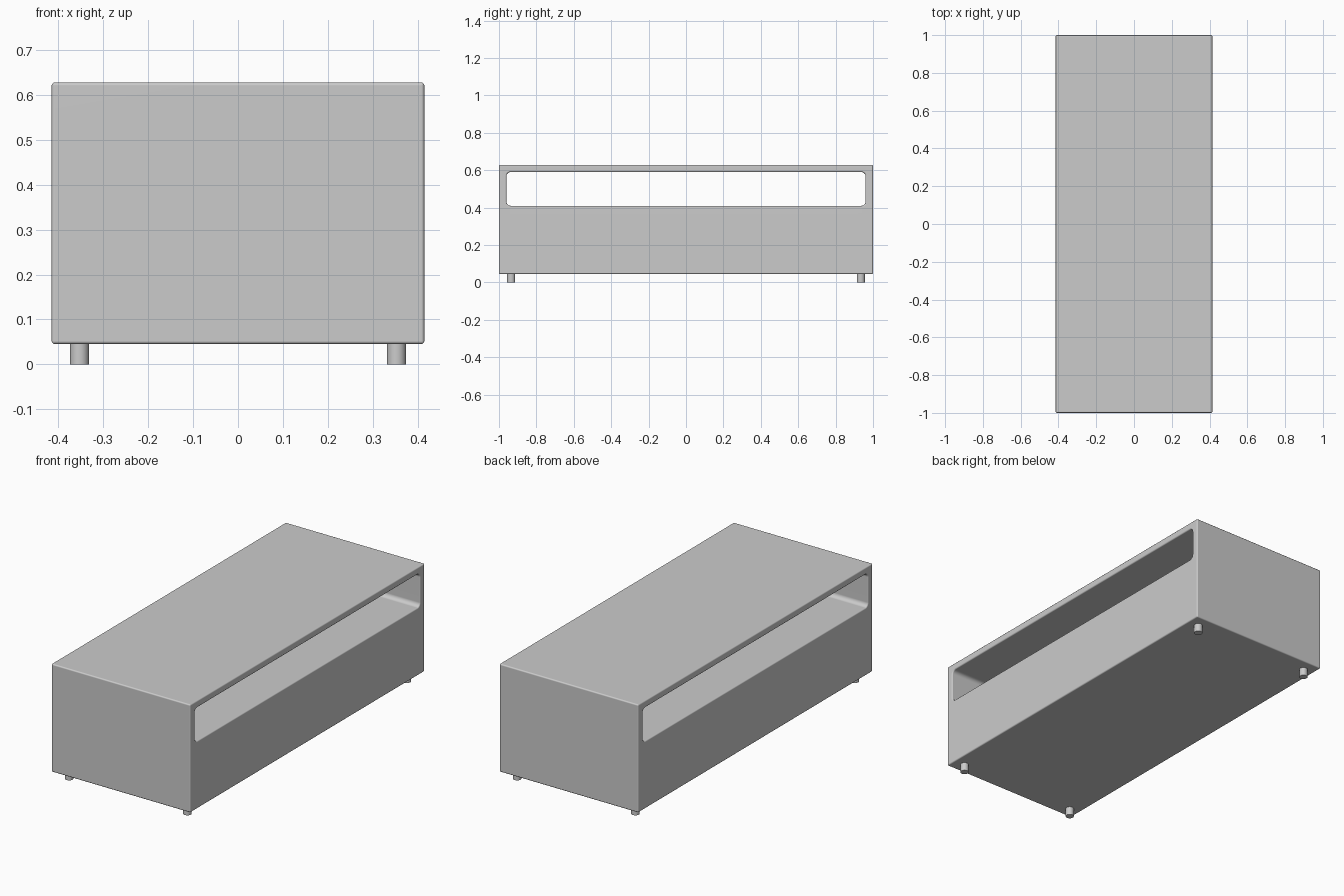
import bpy
import bmesh
import math

if "Cube" in bpy.data.objects:
    bpy.data.objects.remove(bpy.data.objects["Cube"], do_unlink=True)

# Single plain grey finish
grey = bpy.data.materials.new("plain_grey")
grey.use_nodes = True
GREY = (0.6, 0.6, 0.6, 1.0)
grey.diffuse_color = GREY
grey.node_tree.nodes["Principled BSDF"].inputs["Base Color"].default_value = GREY

WIDTH, LENGTH = 0.83, 2.0
BASE, TOP = 0.045, 0.628


def add_box(name, size, z, corner=0.0):
    """Box centred on x and y; corner rounds the edges running along x."""
    bm = bmesh.new()
    bmesh.ops.create_cube(bm, size=1.0)
    bmesh.ops.scale(bm, vec=size, verts=bm.verts)
    if corner:
        edges = [e for e in bm.edges
                 if abs(e.verts[0].co.x - e.verts[1].co.x) > size[0] / 2]
        bmesh.ops.bevel(bm, geom=edges, offset=corner, segments=5,
                        profile=0.5, affect='EDGES')
    mesh = bpy.data.meshes.new(name)
    bm.to_mesh(mesh)
    bm.free()
    mesh.materials.append(grey)
    obj = bpy.data.objects.new(name, mesh)
    obj.location.z = z
    bpy.context.collection.objects.link(obj)
    return obj


def make_active(obj):
    bpy.ops.object.select_all(action='DESELECT')
    obj.select_set(True)
    bpy.context.view_layer.objects.active = obj


# Cabinet with an open shelf running through from side to side
cabinet = add_box("cabinet", (WIDTH, LENGTH, TOP - BASE), (TOP + BASE) / 2)
cutter = add_box("shelf_cutter", (WIDTH * 1.5, 1.92, 0.18), 0.5, corner=0.022)

cut = cabinet.modifiers.new("shelf_opening", 'BOOLEAN')
cut.operation = 'DIFFERENCE'
cut.solver = 'EXACT'
cut.object = cutter

soft = cabinet.modifiers.new("soft_edges", 'BEVEL')
soft.width = 0.007
soft.segments = 3
soft.limit_method = 'ANGLE'
soft.angle_limit = math.radians(40)

make_active(cabinet)
bpy.ops.object.convert(target='MESH')
bpy.ops.object.shade_smooth_by_angle(angle=math.radians(40))
normals = cabinet.modifiers.new("flat_panels", 'WEIGHTED_NORMAL')
normals.keep_sharp = True
bpy.data.objects.remove(cutter, do_unlink=True)

# Four short round feet
for end, y in (("front", -0.935), ("back", 0.935)):
    for side, x in (("right", -0.353), ("left", 0.353)):
        height = BASE + 0.005
        bpy.ops.mesh.primitive_cylinder_add(vertices=24, radius=0.021, depth=height,
                                            location=(x, y, height / 2))
        foot = bpy.context.object
        foot.name = f"{end}_{side}_foot"
        foot.data.materials.append(grey)
        bpy.ops.object.shade_smooth_by_angle(angle=math.radians(40))
